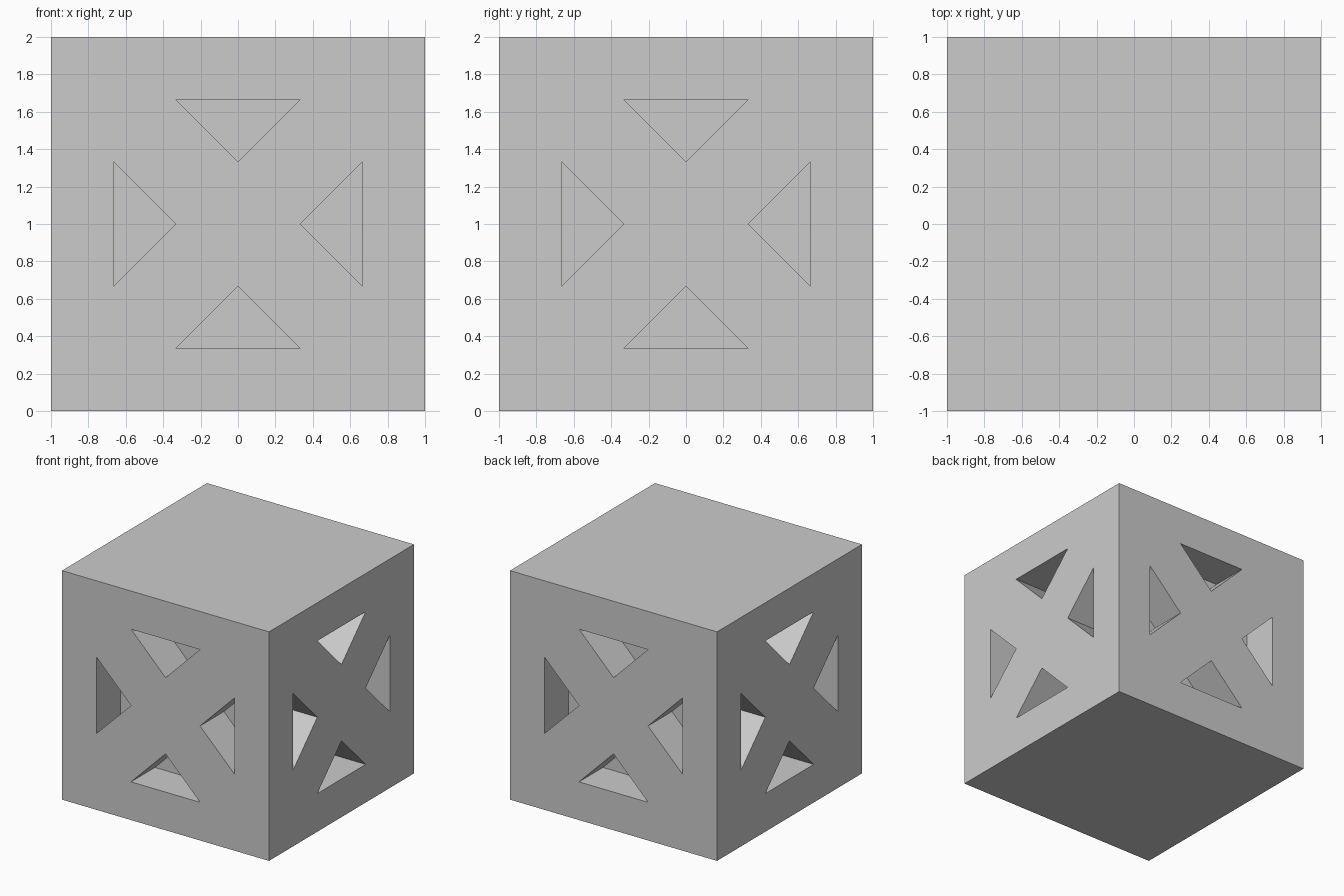
import bpy, bmesh
from math import pi
from mathutils import Matrix, Vector

if "Cube" in bpy.data.objects:
    bpy.data.objects.remove(bpy.data.objects["Cube"])

HALF = 1.0
DEPTH = 0.33     # how far each pocket goes into the block
T = 1 / 3


def add_object(name, bm):
    mesh = bpy.data.meshes.new(name)
    bmesh.ops.recalc_face_normals(bm, faces=bm.faces)
    bm.to_mesh(mesh)
    bm.free()
    obj = bpy.data.objects.new(name, mesh)
    bpy.context.collection.objects.link(obj)
    return obj


# Solid block
bm = bmesh.new()
bmesh.ops.create_cube(bm, size=2 * HALF, matrix=Matrix.Translation((0, 0, HALF)))
block = add_object("block", bm)

# Triangular pocket cutters: four pointing at the centre of each side face
bm = bmesh.new()
triangle = [(-T, 2 * T), (T, 2 * T), (0, T)]
for side in range(4):
    for turn in range(4):
        place = (Matrix.Translation((0, 0, HALF))
                 @ Matrix.Rotation(side * pi / 2, 4, 'Z')
                 @ Matrix.Rotation(turn * pi / 2, 4, 'Y'))
        outer = [bm.verts.new(place @ Vector((x, -HALF - 0.1, z))) for x, z in triangle]
        face = bm.faces.new(outer)
        inward = place.to_3x3() @ Vector((0, DEPTH + 0.1, 0))
        ext = bmesh.ops.extrude_face_region(bm, geom=[face], use_keep_orig=True)
        new = [v for v in ext["geom"] if isinstance(v, bmesh.types.BMVert)]
        bmesh.ops.translate(bm, verts=new, vec=inward)
cutter = add_object("pocket_cutters", bm)
cutter.hide_render = True

# Cut the pockets
mod = block.modifiers.new("pockets", 'BOOLEAN')
mod.operation = 'DIFFERENCE'
mod.solver = 'EXACT'
mod.object = cutter
bpy.context.view_layer.objects.active = block
block.select_set(True)
bpy.ops.object.modifier_apply(modifier=mod.name)
bpy.data.objects.remove(cutter)
